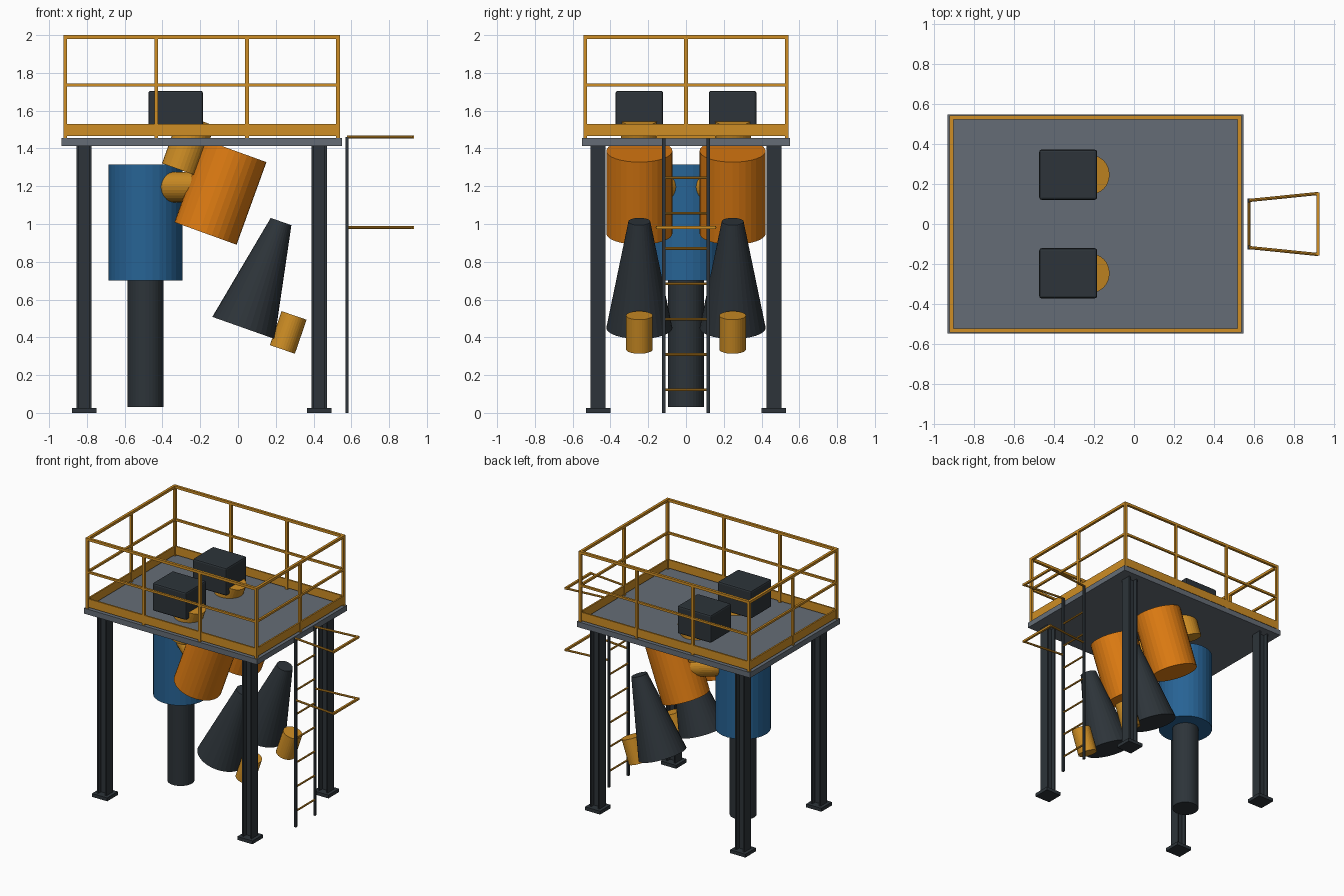
import bpy, bmesh
from mathutils import Vector, Matrix

cube = bpy.data.objects.get("Cube")
if cube:
    bpy.data.objects.remove(cube, do_unlink=True)


def material(name, rgb):
    m = bpy.data.materials.new(name)
    m.use_nodes = True
    col = (*rgb, 1.0)
    m.diffuse_color = col
    m.node_tree.nodes["Principled BSDF"].inputs["Base Color"].default_value = col
    return m


DARK = material("dark steel", (0.026, 0.034, 0.041))
GREY = material("deck grey", (0.13, 0.152, 0.18))
BLUE = material("filter blue", (0.02, 0.125, 0.3))
ORANGE = material("cyclone orange", (0.73, 0.2, 0.006))
YELLOW = material("safety yellow", (0.62, 0.27, 0.018))


def finish(name, bm, mat):
    mesh = bpy.data.meshes.new(name)
    bmesh.ops.recalc_face_normals(bm, faces=bm.faces)
    bm.to_mesh(mesh)
    bm.free()
    mesh.materials.append(mat)
    obj = bpy.data.objects.new(name, mesh)
    bpy.context.collection.objects.link(obj)
    return obj


def add_box(bm, lo, hi):
    lo, hi = Vector(lo), Vector(hi)
    size = Matrix.Diagonal((*(hi - lo), 1))
    bmesh.ops.create_cube(bm, size=1, matrix=Matrix.Translation((lo + hi) / 2) @ size)


def add_tube(bm, a, b, r1, r2=None, sides=32):
    a, b = Vector(a), Vector(b)
    turn = (b - a).to_track_quat('Z', 'Y').to_matrix().to_4x4()
    bmesh.ops.create_cone(bm, cap_ends=True, segments=sides, radius1=r1,
                          radius2=r1 if r2 is None else r2, depth=(b - a).length,
                          matrix=Matrix.Translation((a + b) / 2) @ turn)


def box(name, lo, hi, mat, bevel=0):
    bm = bmesh.new()
    add_box(bm, lo, hi)
    obj = finish(name, bm, mat)
    if bevel:
        mod = obj.modifiers.new("soft edges", 'BEVEL')
        mod.width, mod.segments = bevel, 2
    return obj


def tube(name, a, b, mat, r1, r2=None, sides=32):
    bm = bmesh.new()
    add_tube(bm, a, b, r1, r2, sides)
    return finish(name, bm, mat)


# Deck
X0, X1, Y, DECK = -0.935, 0.55, 0.55, 1.455
box("deck", (X0, -Y, 1.413), (X1, Y, DECK), GREY)

# H-section columns on base plates
for side, cx in (("right", -0.815), ("left", 0.43)):
    for end, cy in (("front", -0.465), ("back", 0.465)):
        bm = bmesh.new()
        w, t = 0.04, 0.011
        add_box(bm, (cx - w, cy - w, 0.02), (cx - w + t, cy + w, 1.413))
        add_box(bm, (cx + w - t, cy - w, 0.02), (cx + w, cy + w, 1.413))
        add_box(bm, (cx - w + t, cy - t / 2, 0.02), (cx + w - t, cy + t / 2, 1.413))
        finish(f"{end}_{side}_column", bm, DARK)
        p = 0.065
        box(f"{end}_{side}_base_plate", (cx - p, cy - p, 0), (cx + p, cy + p, 0.026), DARK)

# Railing posts, rails and toe boards
RX0, RX1, RY, TOP = -0.915, 0.53, 0.533, 1.99
xs = [RX0 + (RX1 - RX0) * i / 3 for i in range(4)]
posts = [(x, s * RY) for x in xs for s in (-1, 1)] + [(RX0, 0), (RX1, 0)]
bm = bmesh.new()
for x, y in posts:
    add_box(bm, (x - 0.01, y - 0.01, DECK), (x + 0.01, y + 0.01, TOP))
finish("railing_posts", bm, YELLOW)

corners = [(RX0, -RY), (RX1, -RY), (RX1, RY), (RX0, RY)]
rails, boards = bmesh.new(), bmesh.new()
for i, a in enumerate(corners):
    b = corners[(i + 1) % 4]
    lo = [min(p) for p in zip(a, b)]
    hi = [max(p) for p in zip(a, b)]
    for z, h in ((TOP, 0.01), (1.735, 0.008)):
        add_box(rails, (lo[0] - h, lo[1] - h, z - h), (hi[0] + h, hi[1] + h, z + h))
    add_box(boards, (lo[0] - 0.006, lo[1] - 0.006, 1.465),
            (hi[0] + 0.006, hi[1] + 0.006, 1.53))
finish("railing_rails", rails, YELLOW)
finish("toe_boards", boards, YELLOW)

# Central filter and its discharge pipe
FX = -0.49
tube("filter_drum", (FX, 0, 0.7), (FX, 0, 1.315), BLUE, 0.195)
tube("discharge_pipe", (FX, 0, 0.03), (FX, 0, 0.71), DARK, 0.095)

# Twin tilted cyclone units
for side, cy in (("front", -0.247), ("back", 0.247)):
    tube(f"{side}_cyclone_body", (-0.172, cy, 0.95), (-0.014, cy, 1.387), ORANGE, 0.175)
    tube(f"{side}_cyclone_cone", (0.029, cy, 0.45), (0.228, cy, 1.013), DARK, 0.175, 0.058)
    tube(f"{side}_outlet", (0.235, cy, 0.336), (0.297, cy, 0.516), YELLOW, 0.07)
    tube(f"{side}_riser", (-0.31, cy, 1.288), (-0.215, cy, 1.553), YELLOW, 0.098)
    tube(f"{side}_cross_duct", (-0.2, cy, 1.195), (FX, 0, 1.195), YELLOW, 0.08)
    box(f"{side}_motor", (-0.475, cy - 0.126, 1.49), (-0.185, cy + 0.126, 1.705), DARK, 0.012)

# Ladder
LX, LY = 0.577, 0.118
bm = bmesh.new()
for s in (-1, 1):
    add_box(bm, (LX - 0.008, s * LY - 0.009, 0), (LX + 0.008, s * LY + 0.009, 1.46))
finish("ladder_stringers", bm, DARK)
bm = bmesh.new()
for i in range(7):
    z = 0.122 + i * 0.187
    add_tube(bm, (LX, -LY, z), (LX, LY, z), 0.007, sides=8)
finish("ladder_rungs", bm, YELLOW)

# Ladder guard frames
for name, z in (("lower", 0.982), ("upper", 1.46)):
    bm = bmesh.new()
    for s in (-1, 1):
        add_tube(bm, (LX, s * LY, z), (0.923, s * 0.153, z), 0.008, sides=8)
    add_box(bm, (0.915, -0.157, z - 0.008), (0.931, 0.157, z + 0.008))
    finish(f"{name}_guard_frame", bm, YELLOW)
